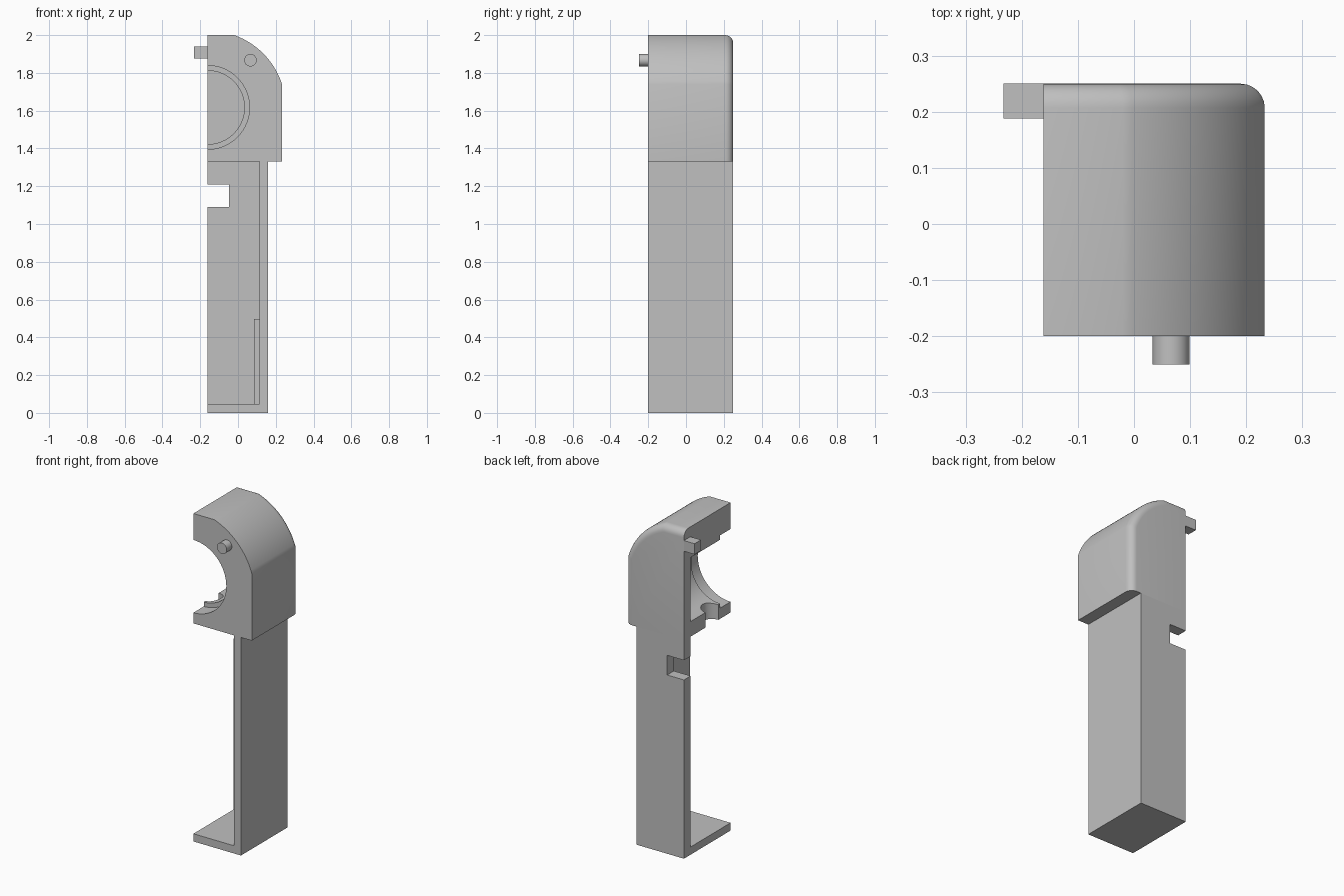
import bpy, bmesh, math
from mathutils import Matrix

if "Cube" in bpy.data.objects:
    bpy.data.objects.remove(bpy.data.objects["Cube"], do_unlink=True)

CUT_X, FRONT, BACK = -0.161, -0.2, 0.25    # open side, front and back planes
INNER = 0.185                              # inside of the back wall
HEAD_Z, TOP, RIGHT = 1.33, 2.0, 0.233
BORE_Z = 1.617

grey = bpy.data.materials.new("plain grey")
grey.use_nodes = True
colour = (0.53, 0.53, 0.53, 1)
grey.diffuse_color = colour
grey.node_tree.nodes["Principled BSDF"].inputs["Base Color"].default_value = colour


def to_object(name, bm):
    bmesh.ops.recalc_face_normals(bm, faces=bm.faces)
    mesh = bpy.data.meshes.new(name)
    bm.to_mesh(mesh)
    bm.free()
    mesh.materials.append(grey)
    obj = bpy.data.objects.new(name, mesh)
    bpy.context.collection.objects.link(obj)
    return obj


def box(name, x, y, z):
    bm = bmesh.new()
    bmesh.ops.create_cube(bm, size=1)
    for v in bm.verts:
        v.co = [lo + (hi - lo) * (c + 0.5) for c, (lo, hi) in zip(v.co, (x, y, z))]
    return to_object(name, bm)


def cylinder(name, radius, centre, length, axis="Y", sides=64):
    turn = Matrix.Rotation(math.pi / 2, 4, "X") if axis == "Y" else Matrix()
    bm = bmesh.new()
    bmesh.ops.create_cone(bm, cap_ends=True, segments=sides, radius1=radius, radius2=radius,
                          depth=length, matrix=Matrix.Translation(centre) @ turn)
    return to_object(name, bm)


def cut(obj, cutters):
    for cutter in cutters:
        cutter.hide_render = True
        mod = obj.modifiers.new("cut", "BOOLEAN")
        mod.operation, mod.solver, mod.object = "DIFFERENCE", "EXACT", cutter
    bpy.context.view_layer.update()
    mesh = bpy.data.meshes.new_from_object(
        obj.evaluated_get(bpy.context.evaluated_depsgraph_get()))
    obj.modifiers.clear()
    obj.data = mesh
    for cutter in cutters:
        bpy.data.objects.remove(cutter, do_unlink=True)


def smooth(obj):
    bpy.ops.object.select_all(action="DESELECT")
    obj.select_set(True)
    bpy.context.view_layer.objects.active = obj
    bpy.ops.object.shade_smooth_by_angle(angle=math.radians(30))


# Hollow lower housing: side wall, back wall and floor, with a window in the back
housing = box("lower_housing", (CUT_X, 0.16), (FRONT, BACK), (0, HEAD_Z))
cut(housing, [
    box("compartment", (-0.4, 0.113), (-0.4, INNER), (0.047, 1.5)),
    box("window", (-0.4, -0.048), (0.1, 0.4), (1.09, 1.21)),
])

# Support rib on the inside of the side wall
box("inner_rib", (0.085, 0.12), (0.0, INNER + 0.01), (0.04, 0.498))

# Head outline: flat top, big arc over the shoulder, straight side
start = math.atan2(TOP - BORE_Z, -0.02 - CUT_X)
end = math.atan2(1.74 - BORE_Z, RIGHT - CUT_X)
r0 = math.hypot(TOP - BORE_Z, -0.02 - CUT_X)
r1 = math.hypot(1.74 - BORE_Z, RIGHT - CUT_X)
outline = [(RIGHT, HEAD_Z), (CUT_X, HEAD_Z), (CUT_X, TOP)]
STEPS = 20
for i in range(STEPS + 1):
    t = i / STEPS
    a, r = start + (end - start) * t, r0 + (r1 - r0) * t
    outline.append((CUT_X + r * math.cos(a), BORE_Z + r * math.sin(a)))

bm = bmesh.new()
face = bm.faces.new([bm.verts.new((x, FRONT, z)) for x, z in outline])
grown = bmesh.ops.extrude_face_region(bm, geom=[face], use_keep_orig=True)
for v in grown["geom"]:
    if isinstance(v, bmesh.types.BMVert):
        v.co.y = BACK


# Round the back rim, except along the open side and the underside
def on_rim(edge):
    a, b = (v.co for v in edge.verts)
    at_back = min(a.y, b.y) > BACK - 0.001
    open_side = max(a.x, b.x) < CUT_X + 0.001
    underside = max(a.z, b.z) < HEAD_Z + 0.001
    return at_back and not open_side and not underside


bmesh.ops.recalc_face_normals(bm, faces=bm.faces)
bmesh.ops.bevel(bm, geom=[e for e in bm.edges if on_rim(e)], offset=0.043,
                segments=6, profile=0.5, affect="EDGES")
head = to_object("head", bm)

# Stepped bore from the front and a vertical shaft hole through the head's floor
cut(head, [
    cylinder("bore", 0.195, (CUT_X, (INNER - 0.5) / 2, BORE_Z), INNER + 0.5),
    cylinder("counterbore", 0.222, (CUT_X, -0.3, BORE_Z), 0.4),
    cylinder("shaft_hole", 0.062, (CUT_X, -0.02, 1.4), 0.3, axis="Z", sides=32),
])
smooth(head)

# Locating pin on the front and locking tab on the open side
pin = cylinder("locating_pin", 0.033, (0.066, -0.22, 1.867), 0.06, sides=32)
smooth(pin)
box("locking_tab", (-0.233, CUT_X + 0.01), (0.188, BACK), (1.875, 1.94))
